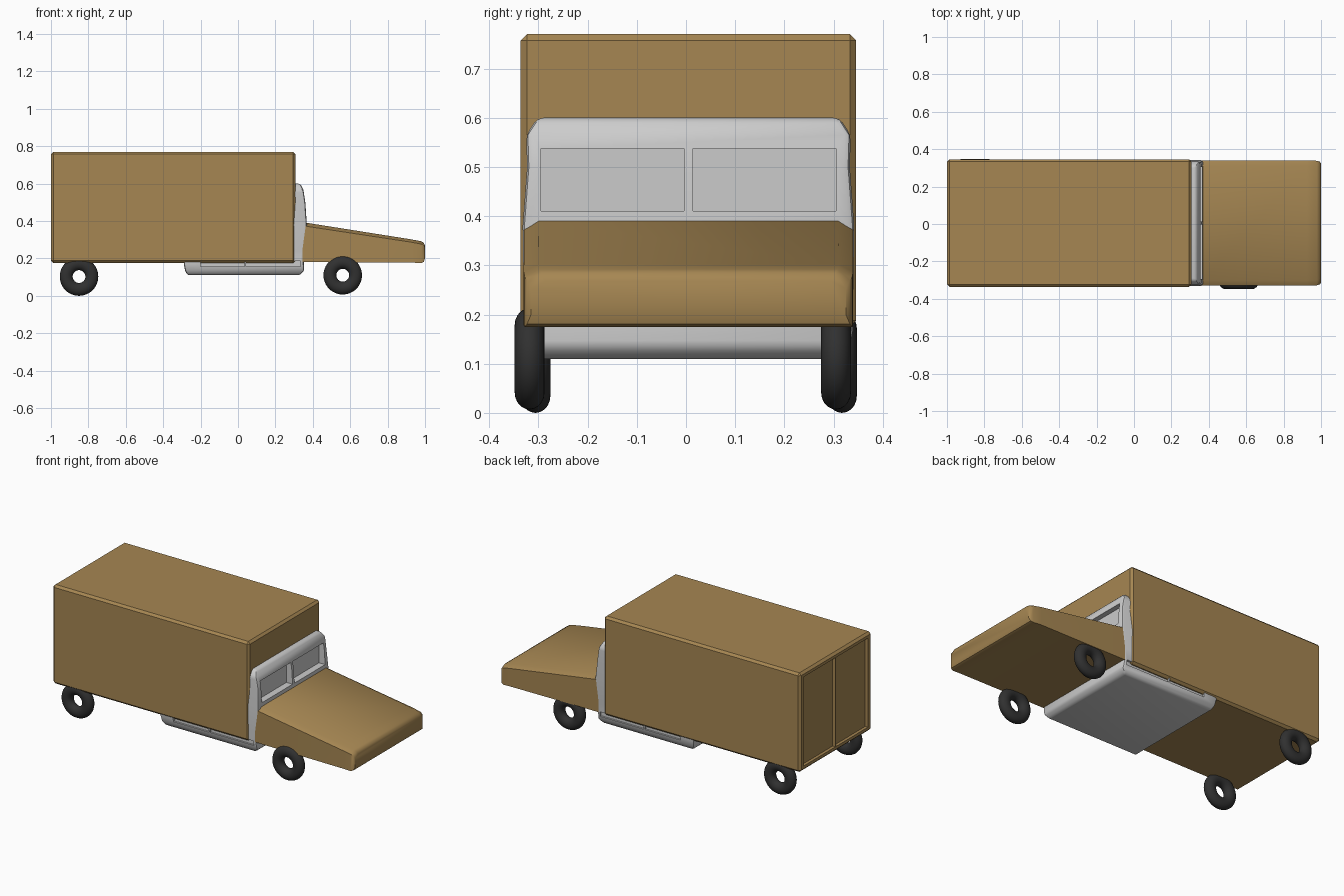
import bpy, bmesh, math

if "Cube" in bpy.data.objects:
    bpy.data.objects.remove(bpy.data.objects["Cube"])

CY = 0.005  # body centre line


def material(name, rgb):
    m = bpy.data.materials.new(name)
    m.diffuse_color = (*rgb, 1)
    m.use_nodes = True
    m.node_tree.nodes["Principled BSDF"].inputs["Base Color"].default_value = m.diffuse_color
    return m


tan = material("tan_paint", (0.38, 0.24, 0.085))
rubber = material("rubber", (0.03, 0.03, 0.03))


def activate(ob):
    bpy.ops.object.select_all(action='DESELECT')
    ob.select_set(True)
    bpy.context.view_layer.objects.active = ob


def loft(name, rings, mat=None):
    bm = bmesh.new()
    vs = [[bm.verts.new(p) for p in r] for r in rings]
    n = len(rings[0])
    for a, b in zip(vs, vs[1:]):
        for i in range(n):
            j = (i + 1) % n
            bm.faces.new((a[i], a[j], b[j], b[i]))
    bm.faces.new(vs[0][::-1])
    bm.faces.new(vs[-1])
    bmesh.ops.recalc_face_normals(bm, faces=bm.faces)
    me = bpy.data.meshes.new(name)
    bm.to_mesh(me)
    bm.free()
    ob = bpy.data.objects.new(name, me)
    bpy.context.collection.objects.link(ob)
    if mat:
        me.materials.append(mat)
    return ob


def rect(z, x0, x1, y0, y1):
    return [(x0, y0, z), (x1, y0, z), (x1, y1, z), (x0, y1, z)]


def block(name, x, y, z, mat=None):
    return loft(name, [rect(z[0], *x, *y), rect(z[1], *x, *y)], mat)


def bevel(ob, width, segments):
    activate(ob)
    m = ob.modifiers.new("bevel", 'BEVEL')
    m.width, m.segments = width, segments
    m.limit_method, m.angle_limit = 'ANGLE', math.radians(35)
    bpy.ops.object.modifier_apply(modifier=m.name)


def cut(ob, x, y, z):
    c = block("cutter", x, y, z, ob.data.materials[0] if ob.data.materials else None)
    c.hide_render = True
    activate(ob)
    m = ob.modifiers.new("cut", 'BOOLEAN')
    m.operation, m.object = 'DIFFERENCE', c
    bpy.ops.object.modifier_apply(modifier=m.name)
    bpy.data.objects.remove(c)


def smooth(ob, angle=30):
    activate(ob)
    bpy.ops.object.shade_smooth_by_angle(angle=math.radians(angle))


# Cargo box with two recessed rear doors
box = block("cargo_box", (-1.0, 0.307), (CY - 0.341, CY + 0.341), (0.175, 0.77), tan)
bevel(box, 0.013, 1)
for y in ((CY - 0.305, CY - 0.004), (CY + 0.004, CY + 0.305)):
    cut(box, (-1.1, -0.982), y, (0.205, 0.74))

# Cab: stacked rectangular sections (z, rear x, front x, half width)
sections = [(0.11, -0.27, 0.33, 0.312), (0.135, -0.283, 0.355, 0.328),
            (0.17, -0.29, 0.352, 0.335), (0.25, -0.29, 0.355, 0.335),
            (0.38, -0.29, 0.368, 0.337), (0.50, -0.28, 0.36, 0.328),
            (0.565, -0.26, 0.35, 0.33), (0.60, -0.24, 0.333, 0.307)]
cab = loft("cab", [rect(z, a, b, CY - h, CY + h) for z, a, b, h in sections])
bevel(cab, 0.012, 2)
# Windscreen panes
for y in ((-0.295, -0.004), (0.014, 0.305)):
    cut(cab, (0.325, 0.5), y, (0.41, 0.537))
# Door sill grooves
for x in ((-0.2, 0.036), (0.044, 0.335)):
    for s in (-1, 1):
        y = sorted((CY + s * 0.322, CY + s * 0.4))
        cut(cab, x, y, (0.157, 0.185))
smooth(cab)


# Bonnet: six-point sections running forward
def hood_ring(x, z0, z1, hw, drop=0.015, inset=0.03, lean=0.0):
    a, b = (x, z1 - drop), (x + lean, z1)
    return [(x, CY - hw, z0), (a[0], CY - hw, a[1]), (b[0], CY - hw + inset, b[1]),
            (b[0], CY + hw - inset, b[1]), (a[0], CY + hw, a[1]), (x, CY + hw, z0)]


hood = loft("bonnet", [hood_ring(0.345, 0.18, 0.39, 0.334, lean=0.024),
                       hood_ring(0.925, 0.178, 0.302, 0.335),
                       hood_ring(0.978, 0.175, 0.292, 0.333),
                       hood_ring(0.993, 0.181, 0.284, 0.328),
                       hood_ring(1.0, 0.2, 0.268, 0.32)], tan)
smooth(hood, 40)

# Tyres: open rings, slightly flattened
for name, x, z, ys in (("front", 0.56, 0.11, (-0.318, 0.305)),
                       ("rear", -0.85, 0.103, (-0.306, 0.317))):
    for side, y in zip(("right", "left"), ys):
        bpy.ops.mesh.primitive_torus_add(major_segments=48, minor_segments=20,
                                         major_radius=0.0685, minor_radius=0.0345,
                                         location=(x, y, z), rotation=(math.pi / 2, 0, 0))
        t = bpy.context.object
        t.name = f"{name}_{side}_tyre"
        t.scale.z = 0.88
        t.data.materials.append(rubber)
        smooth(t, 60)
